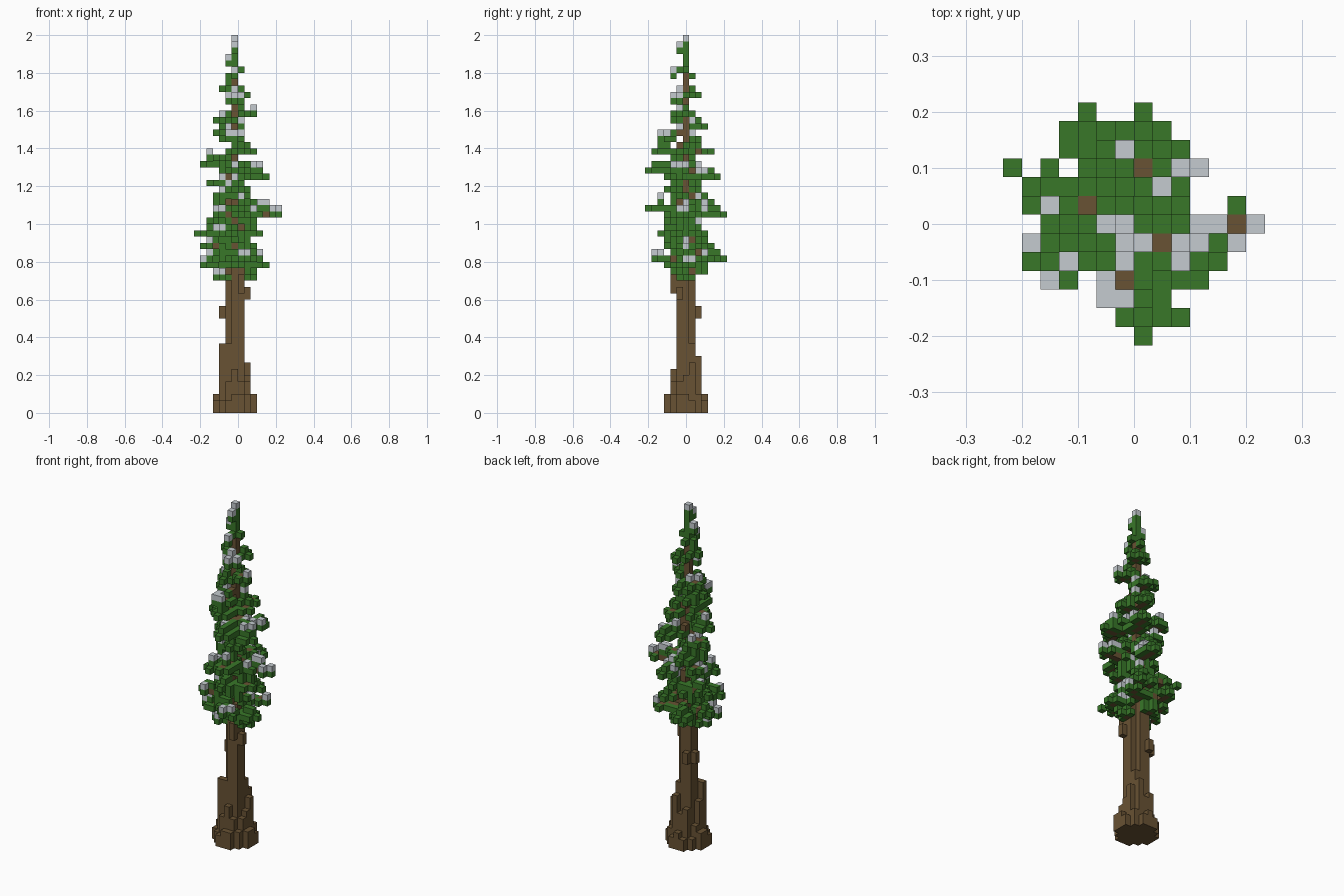
import bpy, bmesh, math, random
from mathutils import Vector

random.seed(8)
V = 1 / 30          # edge length of one block
HEIGHT = 60         # blocks from ground to tip

cube = bpy.data.objects.get("Cube")
if cube:
    bpy.data.objects.remove(cube, do_unlink=True)


def material(name, rgb):
    mat = bpy.data.materials.new(name)
    mat.use_nodes = True
    mat.diffuse_color = (*rgb, 1)
    mat.node_tree.nodes["Principled BSDF"].inputs["Base Color"].default_value = (*rgb, 1)
    return mat


bark = material("bark brown", (0.138, 0.084, 0.033))
green = material("needle green", (0.04, 0.185, 0.022))
white = material("snow grey", (0.56, 0.6, 0.63))

# Block sets; the trunk axis is column (0, 0)
trunk, wood, needles, snow = set(), set(), set(), set()


def column(x, y, low, high):
    trunk.update((x, y, z) for z in range(low, high))


# Trunk: a cross with two filled corners, narrowing to a single stem
for x in range(-1, 2):
    for y in range(-1, 2):
        top = (54, 31, 25)[abs(x) + abs(y)]
        column(x, y, 0, 11 if x * y > 0 else top)

# Flared roots stepping down from the trunk, in two rings
root_tops = {(-2, 0): 8, (-2, -1): 11, (2, 0): 6, (2, 1): 8, (0, -2): 7, (0, 2): 6, (1, 2): 9}
for x in range(-3, 4):
    for y in range(-3, 4):
        ring = max(abs(x), abs(y))
        if ring == 2 and abs(x) + abs(y) < 4:
            column(x, y, 0, root_tops.get((x, y), random.randint(4, 7)))
        elif ring == 2 or (ring == 3 and abs(x) + abs(y) < 5):
            column(x, y, 0, random.randint(2, 3))

# Bark knots beside the filled corners
column(-2, 1, 15, 17)
column(-1, 2, 15, 17)
column(2, -1, 18, 20)
column(1, -2, 19, 22)


def branch(x, y, z, droop=1, density=0.75):
    """Wooden limb from the stem to a tip, with needles around its outer part."""
    steps = max(abs(x), abs(y))
    for s in range(1, steps + 1):
        t = s / steps
        p = (round(x * t), round(y * t), z + (droop if t < 0.5 else 0))
        wood.add(p)
        if t > 0.4:
            for dx, dy in ((1, 0), (-1, 0), (0, 1), (0, -1)):
                if random.random() < (1 if t == 1 else density):
                    needles.add((p[0] + dx, p[1] + dy, p[2]))
            if random.random() < 0.7:
                needles.add((p[0], p[1], p[2] + 1))


# Long limbs, as tip positions
for tip in (
    (-4, -1, 23), (-4, -2, 26), (-4, 1, 24), (-4, 2, 28), (-3, -2, 30), (-3, 1, 36),
    (-4, 1, 39), (-2, -1, 40), (-2, 0, 44), (-2, 1, 46),
    (4, -1, 23), (3, 3, 24), (3, -1, 28), (6, 0, 31), (4, -2, 37),
    (3, -1, 38), (2, 0, 41), (2, -1, 47),
    (1, -4, 24), (0, -3, 28), (1, -5, 32), (1, -5, 38), (0, -4, 41), (0, -3, 43),
    (-2, 5, 24), (2, 3, 26), (1, 5, 31), (2, 4, 37), (1, 3, 41), (0, 2, 45), (-1, 3, 33),
):
    branch(*tip)

# Stray needles off limb ends and along the top of the longest limb
needles.update({(-5, 2, 28), (-6, 3, 28), (3, -5, 24), (-1, -4, 43)})
needles.update((x, 0, 32) for x in range(2, 6))

# Short twigs filling the crown, shrinking towards the top
for z in range(21, 53):
    reach = 2.3 - 1.3 * (z - 21) / 32
    for n in range(2 if z < 36 else 1):
        a = z * 2.4 + n * math.pi + random.uniform(-0.5, 0.5)
        x, y = round(reach * math.cos(a)), round(reach * math.sin(a))
        if z < 36 or z % 4:
            branch(x, y, z, 0, 0.55)

# Needle-covered leader
needles.update((0, 0, z) for z in range(54, HEIGHT - 1))
needles.update({(-1, 0, 55), (-1, 0, 53), (0, -1, 54), (0, -1, 57), (0, -2, 53),
                (1, 0, 54), (0, 1, 53)})
wood -= trunk
needles -= trunk | wood

# Snow resting on the highest needles of some columns, and scattered on others
drifts = {(0, 4), (3, 3), (4, 3), (2, 2), (-4, 1), (-1, 0), (0, 0), (5, 0), (4, 0), (7, 0),
          (-5, -1), (1, -1), (3, -1), (4, -1), (6, -1), (-3, -2), (0, -2), (3, -2),
          (-4, -3), (-1, -3), (-1, -4), (0, -4), (0, -1)}
peak = {}
for x, y, z in needles:
    peak[x, y] = max(z, peak.get((x, y), 0))
for x, y, z in sorted(needles):
    above = (x, y, z + 1)
    highest = z == peak[x, y]
    if above not in needles | wood | trunk:
        if (highest and (x, y) in drifts) or (not highest and random.random() < 0.17):
            snow.add(above)

solid = trunk | wood | needles | snow
SIDES = [Vector(d) for d in ((1, 0, 0), (-1, 0, 0), (0, 1, 0), (0, -1, 0), (0, 0, 1), (0, 0, -1))]


def build(name, blocks, mat):
    """Skin a block set, leaving out the faces hidden by neighbours."""
    bm = bmesh.new()
    for block in sorted(blocks):
        centre = Vector(block)
        for n in SIDES:
            if tuple(int(c) for c in centre + n) in solid:
                continue
            u = Vector((n.y, n.z, n.x))
            w = n.cross(u)
            corners = [centre + (n + u * a + w * b) / 2
                       for a, b in ((-1, -1), (1, -1), (1, 1), (-1, 1))]
            bm.faces.new([bm.verts.new(((c.x - 0.5) * V, c.y * V, (c.z + 0.5) * V))
                          for c in corners])
    bmesh.ops.remove_doubles(bm, verts=bm.verts, dist=V / 100)
    # Merge flush faces into larger flat panels
    bmesh.ops.dissolve_limit(bm, angle_limit=0.02, verts=bm.verts, edges=bm.edges)
    mesh = bpy.data.meshes.new(name)
    bm.to_mesh(mesh)
    bm.free()
    mesh.materials.append(mat)
    obj = bpy.data.objects.new(name, mesh)
    bpy.context.scene.collection.objects.link(obj)


build("trunk", trunk, bark)
build("branches", wood, bark)
build("needles", needles, green)
build("snow_patches", snow, white)
